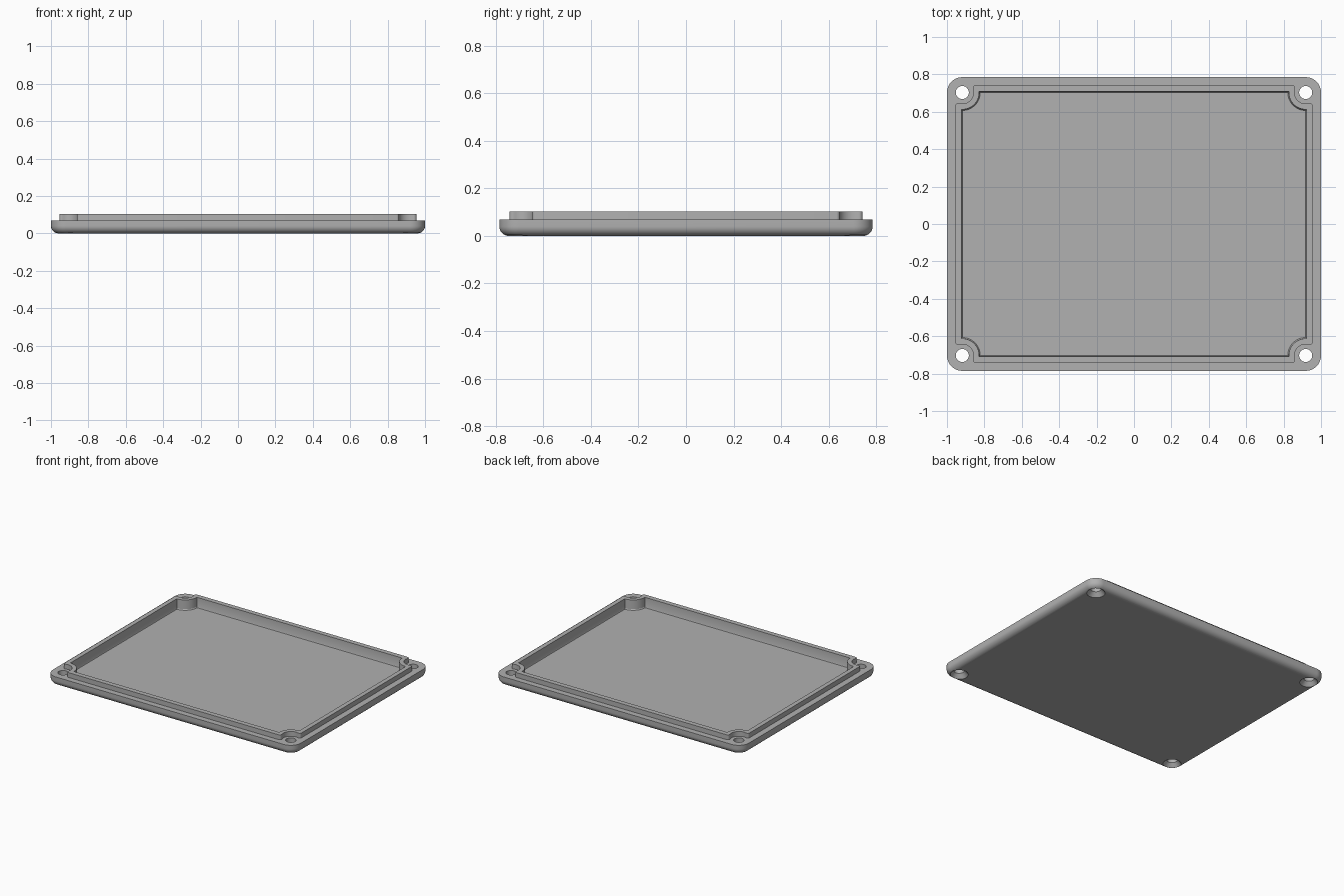
import bpy
import bmesh
from math import sin, cos, radians

if "Cube" in bpy.data.objects:
    bpy.data.objects.remove(bpy.data.objects["Cube"], do_unlink=True)

HX, HY, CORNER = 1.0, 0.785, 0.082     # plate half sizes and plan radius
HOLE_X, HOLE_Y = 0.918, 0.703          # screw hole centres
PLATE_TOP, LIP_TOP, FLOOR = 0.068, 0.103, 0.03
EDGE = 0.04                            # rounding of the lower rim

grey = bpy.data.materials.new("plain grey")
grey.use_nodes = True
grey.diffuse_color = (0.44, 0.44, 0.44, 1)
grey.node_tree.nodes["Principled BSDF"].inputs["Base Color"].default_value = grey.diffuse_color


def arc(cx, cy, r, start, end, n):
    angles = [radians(start + (end - start) * i / n) for i in range(n + 1)]
    return [(cx + r * cos(a), cy + r * sin(a)) for a in angles]


def four_corners(q):
    """Mirror the outline of one corner to a closed loop."""
    back = q[::-1]
    return (q + [(-x, y) for x, y in back]
            + [(-x, -y) for x, y in q] + [(x, -y) for x, y in back])


def loft(name, rings):
    """Closed solid through a list of (outline, height)."""
    bm = bmesh.new()
    loops = [[bm.verts.new((x, y, z)) for x, y in pts] for pts, z in rings]
    n = len(loops[0])
    for a, b in zip(loops, loops[1:]):
        for i in range(n):
            j = (i + 1) % n
            bm.faces.new((a[i], a[j], b[j], b[i]))
    bm.faces.new(loops[0][::-1])
    bm.faces.new(loops[-1])
    bmesh.ops.recalc_face_normals(bm, faces=bm.faces)
    mesh = bpy.data.meshes.new(name)
    bm.to_mesh(mesh)
    bm.free()
    mesh.materials.append(grey)
    obj = bpy.data.objects.new(name, mesh)
    bpy.context.collection.objects.link(obj)
    return obj


def combine(target, other, operation):
    mod = target.modifiers.new(operation, "BOOLEAN")
    mod.operation, mod.object, mod.solver = operation, other, "EXACT"
    bpy.ops.object.select_all(action="DESELECT")
    bpy.context.view_layer.objects.active = target
    target.select_set(True)
    bpy.ops.object.modifier_apply(modifier=mod.name)
    bpy.data.objects.remove(other, do_unlink=True)


def plate_outline(inset):
    return four_corners(arc(HX - CORNER, HY - CORNER, CORNER - inset, 0, 90, 12))


def cavity_outline(inset):
    return four_corners(arc(HOLE_X, HOLE_Y, 0.09 + inset,
                            -87 - inset * 500, -183 + inset * 500, 16))


# Plate with rounded lower rim
rings = [(plate_outline(EDGE * (1 - sin(radians(a)))), EDGE * (1 - cos(radians(a))))
         for a in range(0, 91, 10)]
lid = loft("lid", rings + [(plate_outline(0), PLATE_TOP)])

# Raised lip that curves in around the screw holes
lip_corner = (arc(0.94, 0.632, 0.015, 0, 85, 5)
              + arc(HOLE_X, HOLE_Y, 0.06, -70, -200, 16)
              + arc(0.847, 0.728, 0.015, 5, 90, 5))
lip = loft("lip", [(four_corners(lip_corner), FLOOR + 0.01),
                   (four_corners(lip_corner), LIP_TOP)])
combine(lid, lip, "UNION")

# Hollow with slightly tapered walls
cavity = loft("cavity_cutter", [(cavity_outline(0.006), FLOOR),
                                (cavity_outline(0.002), FLOOR + 0.006),
                                (cavity_outline(0), LIP_TOP + 0.02)])
combine(lid, cavity, "DIFFERENCE")

# Countersunk screw holes
for sx in (-1, 1):
    for sy in (-1, 1):
        def ring(r):
            return arc(sx * HOLE_X, sy * HOLE_Y, r, 0, 360, 32)[:-1]
        hole = loft("hole_cutter", [(ring(0.063), -0.002), (ring(0.035), 0.03),
                                    (ring(0.035), 0.2)])
        combine(lid, hole, "DIFFERENCE")

lid.select_set(True)
bpy.context.view_layer.objects.active = lid
bpy.ops.object.shade_smooth_by_angle(angle=radians(30))
